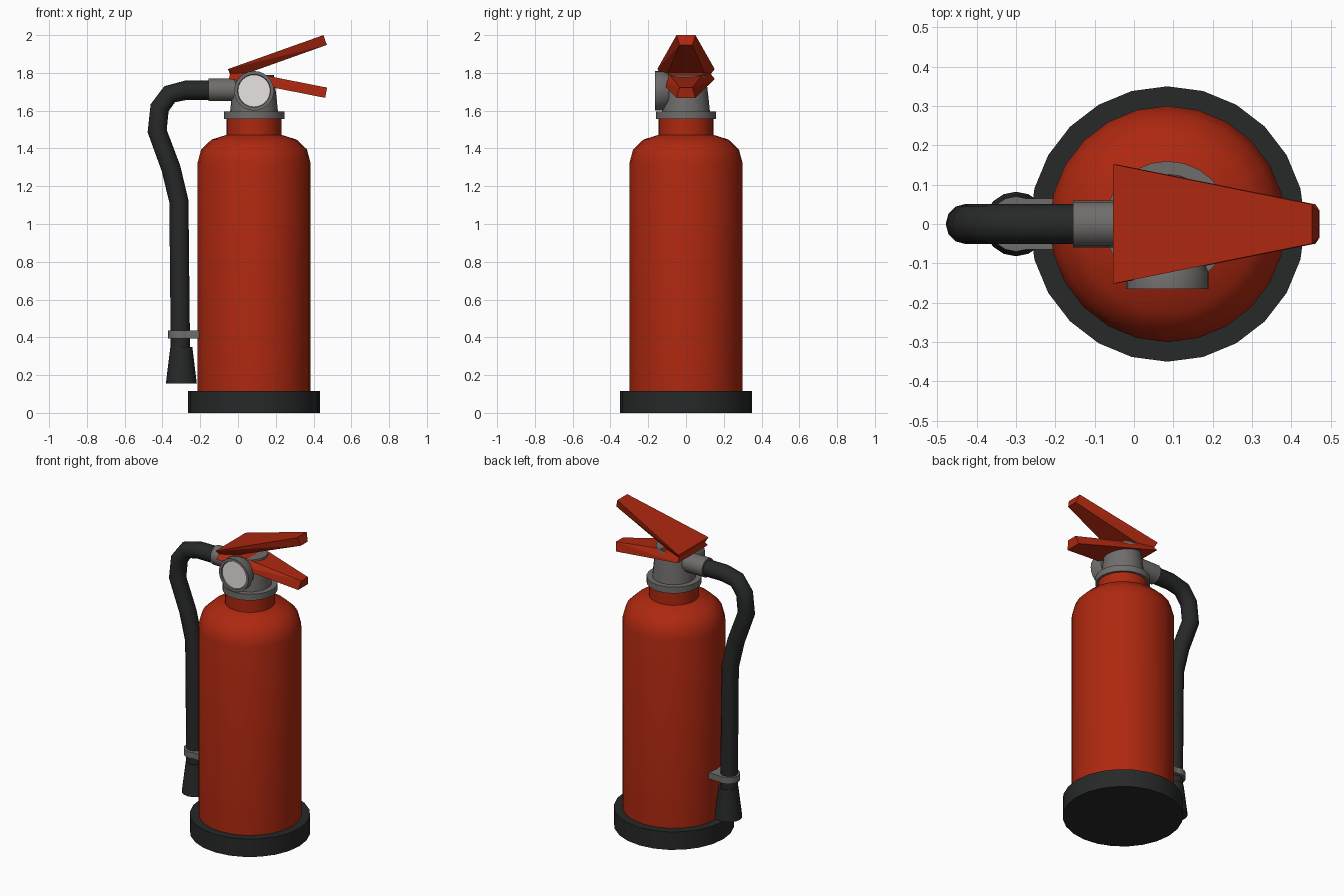
import bpy, bmesh, math
from mathutils import Matrix, Vector

cube = bpy.data.objects.get("Cube")
if cube:
    bpy.data.objects.remove(cube)

CX = 0.085  # axis of the tank


def material(name, rgb):
    m = bpy.data.materials.new(name)
    m.use_nodes = True
    m.diffuse_color = (*rgb, 1)
    bsdf = next(n for n in m.node_tree.nodes if n.type == "BSDF_PRINCIPLED")
    bsdf.inputs["Base Color"].default_value = (*rgb, 1)
    return m


RED = material("red paint", (0.42, 0.021, 0.005))
BLACK = material("black rubber", (0.02, 0.021, 0.021))
GREY = material("grey metal", (0.16, 0.155, 0.15))
WHITE = material("white dial", (0.8, 0.77, 0.76))


def finish(bm, name, mat, smooth=True):
    bmesh.ops.recalc_face_normals(bm, faces=bm.faces)
    mesh = bpy.data.meshes.new(name)
    bm.to_mesh(mesh)
    bm.free()
    mesh.materials.append(mat)
    ob = bpy.data.objects.new(name, mesh)
    bpy.context.collection.objects.link(ob)
    if smooth:
        bpy.ops.object.select_all(action="DESELECT")
        ob.select_set(True)
        bpy.context.view_layer.objects.active = ob
        bpy.ops.object.shade_smooth_by_angle(angle=math.radians(35))
    return ob


def lathe(name, profile, mat, origin=(CX, 0, 0), axis="Z", sides=24):
    """Revolve (radius, height) points and cap both ends."""
    turn = {"Z": Matrix(), "X": Matrix.Rotation(math.pi / 2, 4, "Y"),
            "Y": Matrix.Rotation(math.pi / 2, 4, "X")}[axis]
    place = Matrix.Translation(origin) @ turn
    bm = bmesh.new()
    rings = []
    for r, h in profile:
        angles = [math.tau * i / sides for i in range(sides)]
        rings.append([bm.verts.new(place @ Vector((r * math.cos(a), r * math.sin(a), h)))
                      for a in angles])
    for low, high in zip(rings, rings[1:]):
        for i in range(sides):
            j = (i + 1) % sides
            bm.faces.new((low[i], low[j], high[j], high[i]))
    bm.faces.new(rings[0])
    bm.faces.new(rings[-1])
    return finish(bm, name, mat)


def lever(name, back, front, top, bottom, thickness=0.055):
    """Tapered bar; top and bottom hold half widths at back and front."""
    back, front = Vector(back), Vector(front)
    along = (front - back).normalized()
    down = Vector((along.y, -along.x)) * thickness
    bm = bmesh.new()
    for point, wt, wb in zip((back, front), top, bottom):
        for p, w in ((point, wt), (point + down, wb)):
            for side in (-1, 1):
                bm.verts.new((p.x, side * w, p.y))
    bmesh.ops.convex_hull(bm, input=bm.verts)
    bmesh.ops.dissolve_limit(bm, angle_limit=0.01, verts=bm.verts, edges=bm.edges)
    return finish(bm, name, RED, smooth=False)


# Tank and foot
lathe("base_ring", [(0.35, 0), (0.35, 0.115)], BLACK)
lathe("tank", [(0.30, 0.1), (0.30, 1.32), (0.28, 1.395), (0.225, 1.447),
               (0.145, 1.472), (0.145, 1.57)], RED)

# Valve
lathe("collar", [(0.16, 1.555), (0.16, 1.595)], GREY)
lathe("valve_body", [(0.127, 1.59), (0.12, 1.66), (0.105, 1.79)], GREY)
lathe("hose_connector", [(0.06, -0.155), (0.06, 0.06)], GREY, (0, 0, 1.71), "X", 16)

# Pressure gauge with a recessed dial
lathe("gauge_housing", [(0.09, 0.09), (0.105, 0.125), (0.105, 0.165), (0.088, 0.165),
                        (0.084, 0.157)], GREY, (CX, 0, 1.705), "Y")
lathe("gauge_dial", [(0.086, 0.153), (0.086, 0.159)], WHITE, (CX, 0, 1.705), "Y")

# Levers, wide on their outer faces
WIDE, NARROW = (0.152, 0.05), (0.11, 0.034)
lever("squeeze_lever", (-0.053, 1.82), (0.452, 2.0), WIDE, NARROW)
lever("carry_handle", (-0.037, 1.822), (0.472, 1.722), NARROW, WIDE)

# Hose
path = [(-0.14, 1.708), (-0.275, 1.708), (-0.362, 1.687), (-0.415, 1.615),
        (-0.428, 1.492), (-0.355, 1.295), (-0.313, 1.12), (-0.305, 0.34)]
curve = bpy.data.curves.new("hose", "CURVE")
curve.dimensions = "3D"
curve.bevel_depth = 0.051
curve.bevel_resolution = 4
curve.use_fill_caps = True
spline = curve.splines.new("POLY")
spline.points.add(len(path) - 1)
for p, (x, z) in zip(spline.points, path):
    p.co = (x, 0, z, 1)
spline.use_smooth = True
curve.materials.append(BLACK)
bpy.context.collection.objects.link(bpy.data.objects.new("hose", curve))

# Nozzle and its clip
lathe("nozzle", [(0.082, 0.155), (0.058, 0.35)], BLACK, (-0.3, 0, 0), sides=16)
lathe("clip_ring", [(0.07, 0.395), (0.07, 0.435)], GREY, (-0.3, 0, 0), sides=16)
bm = bmesh.new()
bmesh.ops.create_cube(bm, size=1, matrix=Matrix.Translation((-0.245, 0, 0.415))
                      @ Matrix.Diagonal((0.11, 0.13, 0.04, 1)))
finish(bm, "clip_bracket", GREY, smooth=False)
